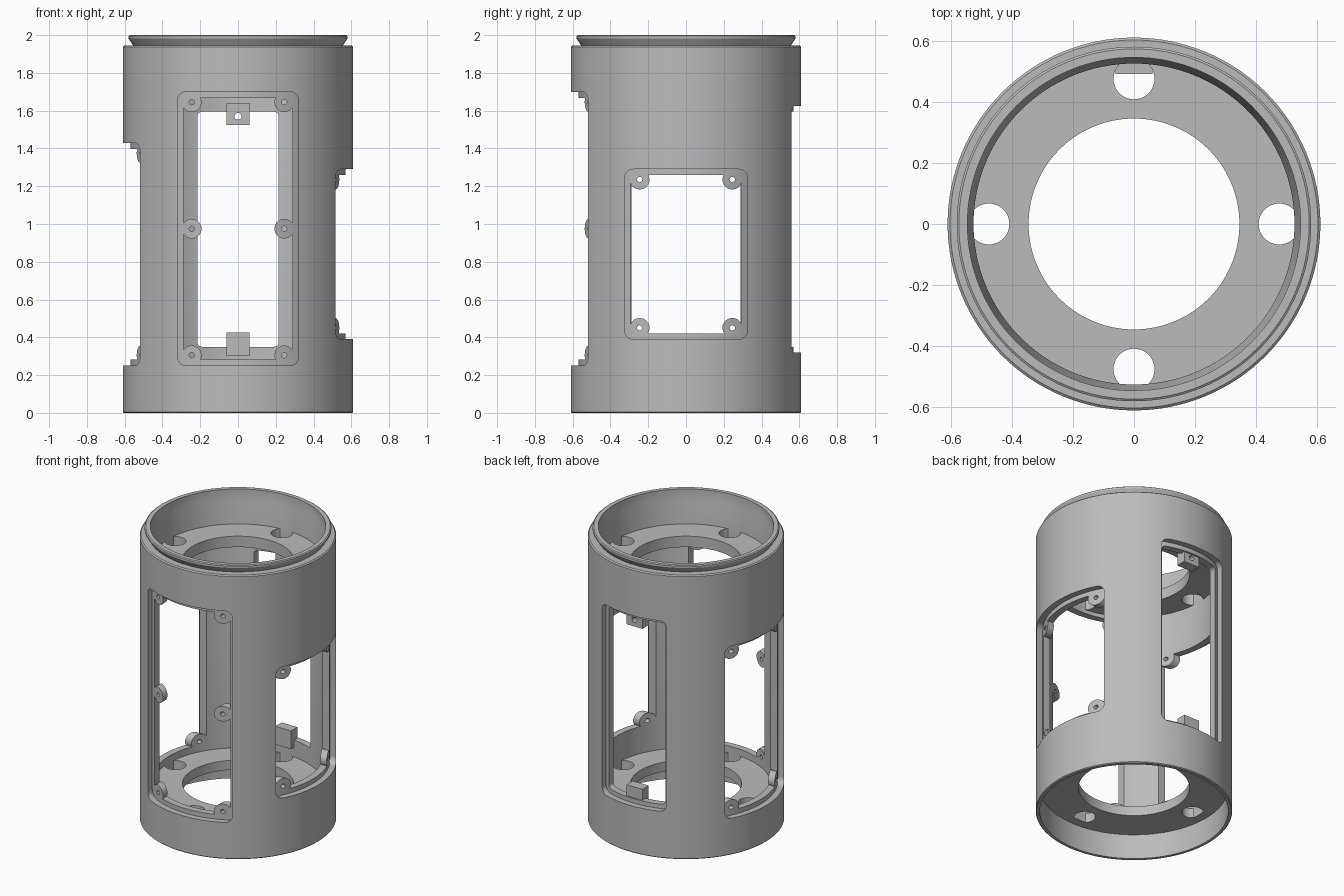
import bpy, bmesh, math
from mathutils import Matrix, Vector

SEG = 128
WALL_IN, LEDGE, WALL_OUT = 0.525, 0.57, 0.61

cube = bpy.data.objects.get("Cube")
if cube:
    bpy.data.objects.remove(cube, do_unlink=True)

grey = bpy.data.materials.new("plain grey")
grey.use_nodes = True
grey.diffuse_color = (0.5, 0.5, 0.5, 1)
grey.node_tree.nodes["Principled BSDF"].inputs["Base Color"].default_value = (0.5, 0.5, 0.5, 1)


def finish(bm, name):
    bmesh.ops.recalc_face_normals(bm, faces=bm.faces)
    mesh = bpy.data.meshes.new(name)
    bm.to_mesh(mesh)
    bm.free()
    mesh.materials.append(grey)
    ob = bpy.data.objects.new(name, mesh)
    bpy.context.collection.objects.link(ob)
    return ob


def activate(ob):
    bpy.ops.object.select_all(action='DESELECT')
    ob.select_set(True)
    bpy.context.view_layer.objects.active = ob


def boolean(target, cutter):
    """Subtract the cutter from the target and delete it."""
    activate(target)
    mod = target.modifiers.new("cut", 'BOOLEAN')
    mod.operation, mod.solver, mod.object = 'DIFFERENCE', 'EXACT', cutter
    bpy.ops.object.modifier_apply(modifier=mod.name)
    bpy.data.objects.remove(cutter, do_unlink=True)


def lathe(name, profile):
    """Spin a closed (radius, height) profile around z."""
    bm = bmesh.new()
    rings = []
    for i in range(SEG):
        a = 2 * math.pi * i / SEG
        rings.append([bm.verts.new((r * math.cos(a), r * math.sin(a), z)) for r, z in profile])
    n = len(profile)
    for i in range(SEG):
        a, b = rings[i], rings[(i + 1) % SEG]
        for j in range(n):
            k = (j + 1) % n
            bm.faces.new((a[j], b[j], b[k], a[k]))
    return finish(bm, name)


def cylinder(name, radius, z0, z1, x=0, y=0, seg=SEG):
    bm = bmesh.new()
    bmesh.ops.create_cone(bm, cap_ends=True, segments=seg, radius1=radius, radius2=radius,
                          depth=z1 - z0, matrix=Matrix.Translation((x, y, (z0 + z1) / 2)))
    return finish(bm, name)


def prism(name, outline, angle, near=0.3, far=0.8):
    """Extrude an (across, height) outline outwards from the axis."""
    bm = bmesh.new()
    face = bm.faces.new([bm.verts.new((u, -near, z)) for u, z in outline])
    new = bmesh.ops.extrude_face_region(bm, geom=[face])["geom"]
    bmesh.ops.translate(bm, vec=Vector((0, near - far, 0)),
                        verts=[v for v in new if isinstance(v, bmesh.types.BMVert)])
    bm.transform(Matrix.Rotation(math.radians(angle), 4, 'Z'))
    return finish(bm, name)


def disc(u, z, r, seg=32):
    return [(u + r * math.cos(2 * math.pi * i / seg), z + r * math.sin(2 * math.pi * i / seg))
            for i in range(seg)]


def rounded(w, z0, z1, r, seg=8):
    pts = []
    corners = [(w - r, z1 - r), (r - w, z1 - r), (r - w, z0 + r), (w - r, z0 + r)]
    for q, (cx, cz) in enumerate(corners):
        for i in range(seg + 1):
            a = math.pi / 2 * (q + i / seg)
            pts.append((cx + r * math.cos(a), cz + r * math.sin(a)))
    return pts


# Tube wall with flared top collar and bottom socket
body = lathe("tube_wall", [
    (0.585, 0), (0.605, 0), (WALL_OUT, 0.005), (WALL_OUT, 1.938), (0.602, 1.945),
    (0.555, 1.945), (0.58, 1.983), (0.58, 1.995), (0.573, 2.0), (0.545, 2.0),
    (0.545, 1.93), (WALL_IN, 1.85), (WALL_IN, 0.17), (0.585, 0.17)])


# Windows: shallow outer recess, through opening, and screw bosses left standing
def window(angle, w, z0, z1, margin, boss_heights):
    recess = prism("recess_cutter", rounded(w, z0, z1, 0.045), angle)
    boolean(recess, cylinder("ledge_core", LEDGE, -0.5, 2.5))
    boolean(body, recess)
    opening = prism("opening_cutter",
                    rounded(w - margin, z0 + margin, z1 - margin, 0.025), angle)
    bosses = [(s * 0.245, z) for s in (-1, 1) for z in boss_heights]
    for u, z in bosses:
        boolean(opening, prism("boss", disc(u, z, 0.052), angle, 0.2, 0.9))
    boolean(body, opening)
    for u, z in bosses:
        boolean(body, prism("screw_hole", disc(u, z, 0.014, 16), angle))


window(0, 0.32, 0.25, 1.70, 0.032, (0.305, 0.975, 1.645))
window(90, 0.325, 0.39, 1.29, 0.031, (0.45, 1.235))
window(180, 0.245, 0.32, 1.625, 0.03, ())
window(270, 0.32, 0.25, 1.43, 0.032, (0.305, 1.375))

# Inner ring plates with a large centre hole and four cable holes
plates = []
for name, z0, z1 in (("lower_plate", 0.17, 0.235), ("upper_plate", 1.695, 1.77)):
    plate = lathe(name, [(0.345, z0), (WALL_IN + 0.002, z0),
                         (WALL_IN + 0.002, z1), (0.345, z1)])
    for i in range(4):
        a = i * math.pi / 2
        boolean(plate, cylinder("cable_hole", 0.067, z0 - 0.1, z1 + 0.1,
                                0.475 * math.cos(a), 0.475 * math.sin(a), 48))
    plates.append(plate)

# Mounting blocks at the top and bottom of the back window
blocks = []
for name, z0, z1, hole in (("lower_block", 0.30, 0.425, 0.375), ("upper_block", 1.525, 1.64, 1.57)):
    block = prism(name, [(-0.06, z0), (0.06, z0), (0.06, z1), (-0.06, z1)], 180, 0.49, 0.558)
    boolean(block, prism("block_hole", disc(0, hole, 0.018, 24), 180))
    blocks.append(block)

# Smooth round surfaces, crisp edges
for ob in [body] + plates + blocks:
    activate(ob)
    bpy.ops.object.shade_smooth_by_angle(angle=math.radians(25))
